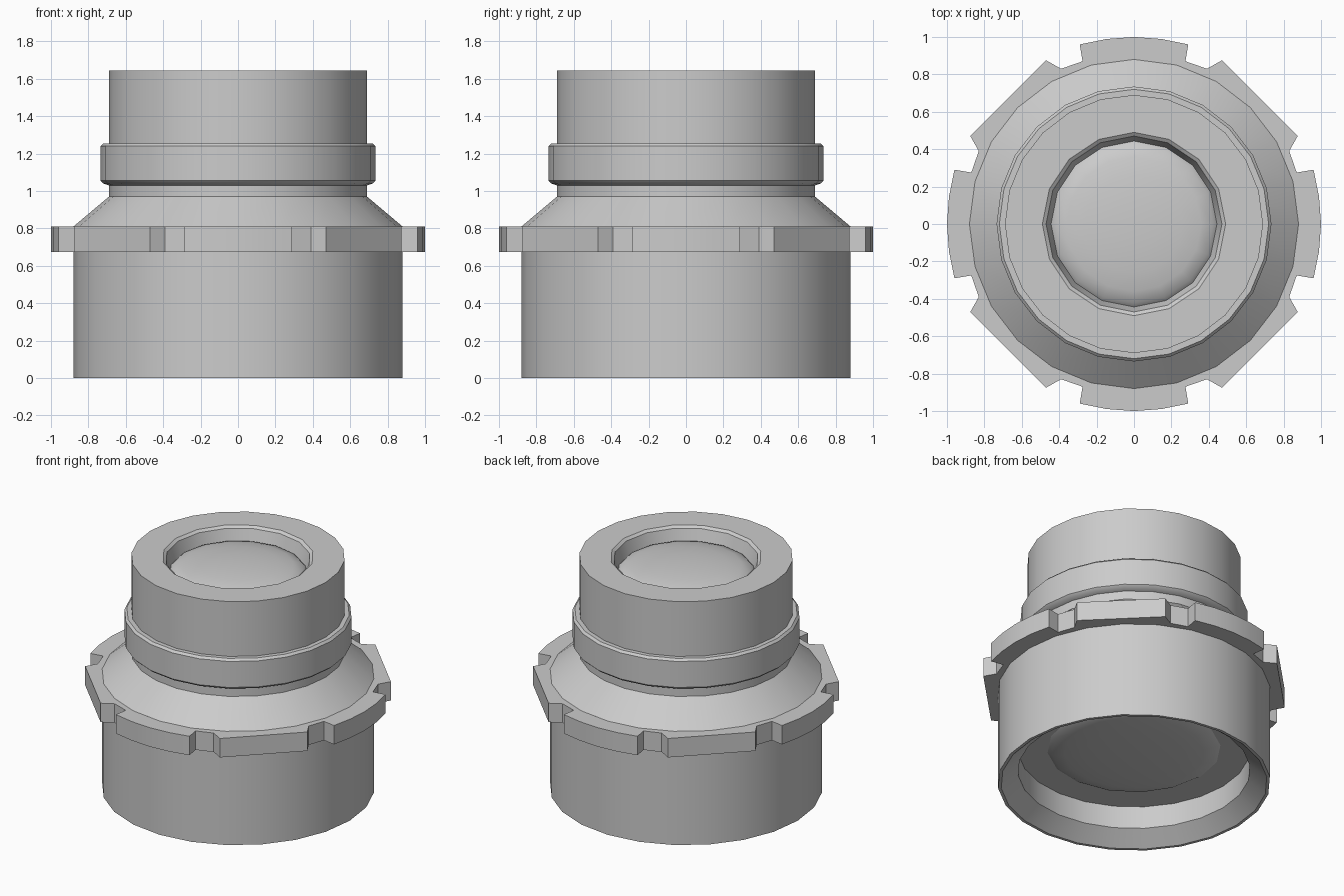
import bpy, bmesh, math
from math import sin, cos, pi

cube = bpy.data.objects.get("Cube")
if cube:
    bpy.data.objects.remove(cube, do_unlink=True)

grey = bpy.data.materials.new("plain grey")
grey.use_nodes = True
COLOUR = (0.6, 0.6, 0.6, 1)
grey.diffuse_color = COLOUR
grey.node_tree.nodes["Principled BSDF"].inputs["Base Color"].default_value = COLOUR


def finish(bm, name, angle=30):
    """Turn a bmesh into a smooth-shaded object with sharp corners kept."""
    mesh = bpy.data.meshes.new(name)
    bm.to_mesh(mesh)
    bm.free()
    mesh.materials.append(grey)
    obj = bpy.data.objects.new(name, mesh)
    bpy.context.collection.objects.link(obj)
    bpy.ops.object.select_all(action='DESELECT')
    obj.select_set(True)
    bpy.context.view_layer.objects.active = obj
    bpy.ops.object.shade_smooth_by_angle(angle=math.radians(angle))
    return obj


def ring(bm, r, z, sides):
    if r == 0:
        return [bm.verts.new((0, 0, z))]
    return [bm.verts.new((r * sin(2 * pi * i / sides), r * cos(2 * pi * i / sides), z))
            for i in range(sides)]


def lathe(bm, profile, sides):
    """Spin (radius, height) points about z; faces point left of travel seen from +x."""
    rings = [ring(bm, r, z, sides) for r, z in profile]
    for a, b in zip(rings, rings[1:]):
        for i in range(sides):
            j = (i + 1) % sides
            if len(b) == 1:
                bm.faces.new((a[j], a[i], b[0]))
            else:
                bm.faces.new((a[j], a[i], b[i], b[j]))
    return rings


def loop_edges(bm, verts):
    edges = []
    for a, b in zip(verts, verts[1:] + verts[:1]):
        edges.append(bm.edges.get((a, b)) or bm.edges.new((a, b)))
    return edges


def dome(name, radius, rim_z, apex_z, sides, rings=5):
    """Shallow glass dome from rim to apex."""
    bm = bmesh.new()
    profile = []
    for k in range(rings + 1):
        t = k / rings * pi / 2
        r = 0 if k == rings else radius * cos(t)
        profile.append((r, rim_z + (apex_z - rim_z) * sin(t)))
    lathe(bm, profile, sides)
    if apex_z < rim_z:
        bmesh.ops.reverse_faces(bm, faces=bm.faces[:])
    return finish(bm, name, 60)


# Barrel: bottom recess, outer wall, cone, neck, grip ring and upper tube
bm = bmesh.new()
outer = lathe(bm, [
    (0.54, 0.25), (0.75, 0.25), (0.75, 0.09), (0.86, 0.0), (0.88, 0.0),
    (0.88, 0.81), (0.69, 0.97), (0.69, 1.03), (0.72, 1.04), (0.735, 1.055),
    (0.735, 1.24), (0.72, 1.255), (0.69, 1.255), (0.69, 1.645)], 24)
# Front bore, with fewer sides, joined to the tube by a flat rim
bore = lathe(bm, [(0.49, 1.645), (0.47, 1.63), (0.44, 1.53)], 16)
rim = bmesh.ops.triangle_fill(
    bm, use_beauty=True, normal=(0, 0, 1),
    edges=loop_edges(bm, outer[-1]) + loop_edges(bm, bore[0]))
for f in [g for g in rim["geom"] if isinstance(g, bmesh.types.BMFace)]:
    f.normal_update()
    if f.normal.z < 0:
        f.normal_flip()
finish(bm, "barrel")

# Glass at both ends
dome("front_glass", 0.445, 1.54, 1.61, 16)
dome("rear_glass", 0.56, 0.25, 0.20, 16)

# Notched mounting flange: one quarter outline repeated four times
arc = [(sin(a), cos(a)) for a in [math.radians(d) for d in (-8.5, 0, 8.5)]]
quarter = [(-0.29, 0.96)] + arc + [
    (0.29, 0.96), (0.275, 0.87), (0.39, 0.83), (0.47, 0.875),
    (0.875, 0.47), (0.83, 0.39), (0.87, 0.275)]
bm = bmesh.new()
outline = []
for q in range(4):
    c, s = round(cos(q * pi / 2)), round(sin(q * pi / 2))
    outline += [(x * c + y * s, y * c - x * s) for x, y in quarter]
HOLE = 0.80
caps = []
for z, facing in ((0.675, -1), (0.81, 1)):
    edge = [bm.verts.new((x, y, z)) for x, y in outline]
    hole = ring(bm, HOLE, z, 24)
    fill = bmesh.ops.triangle_fill(
        bm, use_beauty=True, normal=(0, 0, facing),
        edges=loop_edges(bm, edge) + loop_edges(bm, hole))
    caps.append((edge, hole))
for low, high in zip(*caps):
    n = len(low)
    for i in range(n):
        j = (i + 1) % n
        bm.faces.new((low[j], low[i], high[i], high[j]))
bmesh.ops.recalc_face_normals(bm, faces=bm.faces[:])
finish(bm, "mounting_flange", 20)
